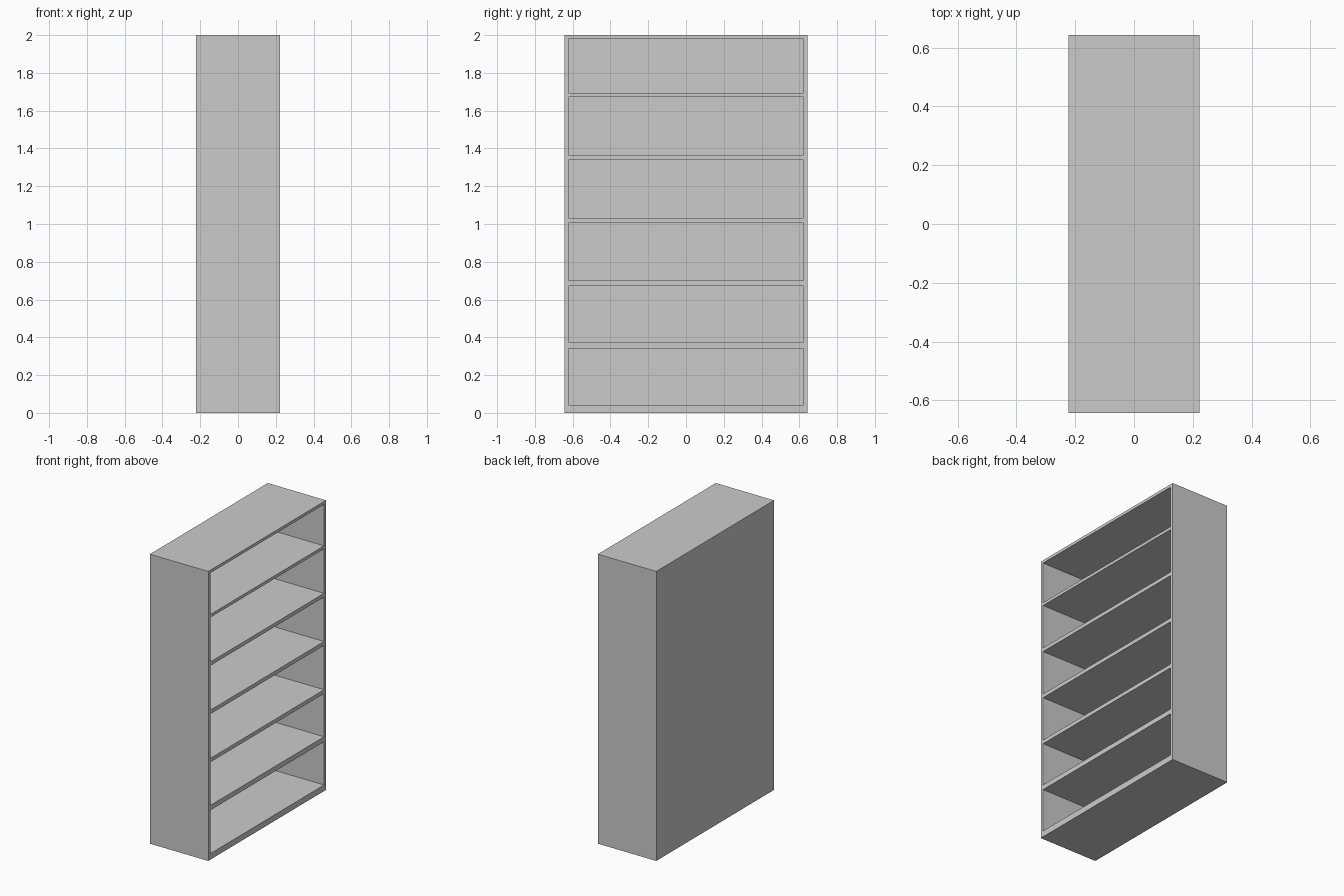
import bpy

if "Cube" in bpy.data.objects:
    bpy.data.objects.remove(bpy.data.objects["Cube"])

DEPTH, WIDTH, HEIGHT = 0.446, 1.286, 2.0
BACK, SIDE = 0.02, 0.022
# bottom and top height of each open compartment
BAYS = [(0.042, 0.341), (0.375, 0.673), (0.70, 1.006),
        (1.033, 1.34), (1.366, 1.673), (1.694, 1.98)]


def box(name, x, y, z):
    """Box from (min, max) ranges on each axis."""
    bpy.ops.mesh.primitive_cube_add(
        size=1, location=[sum(r) / 2 for r in (x, y, z)])
    ob = bpy.context.object
    ob.name = name
    ob.scale = [r[1] - r[0] for r in (x, y, z)]
    bpy.ops.object.transform_apply(location=True, rotation=False, scale=True)
    return ob


# Solid cabinet block
hx, hy = DEPTH / 2, WIDTH / 2
cabinet = box("bookcase", (-hx, hx), (-hy, hy), (0, HEIGHT))

# Hollow out the compartments from the +x side, leaving shelves and a back panel
for i, bay in enumerate(BAYS):
    cutter = box(f"bay_cutter_{i}", (-hx + BACK, hx + 0.1),
                 (-hy + SIDE, hy - SIDE), bay)
    cutter.hide_render = True
    mod = cabinet.modifiers.new("bay", 'BOOLEAN')
    mod.operation = 'DIFFERENCE'
    mod.solver = 'EXACT'
    mod.object = cutter
    bpy.context.view_layer.objects.active = cabinet
    bpy.ops.object.modifier_apply(modifier=mod.name)
    bpy.data.objects.remove(cutter, do_unlink=True)
